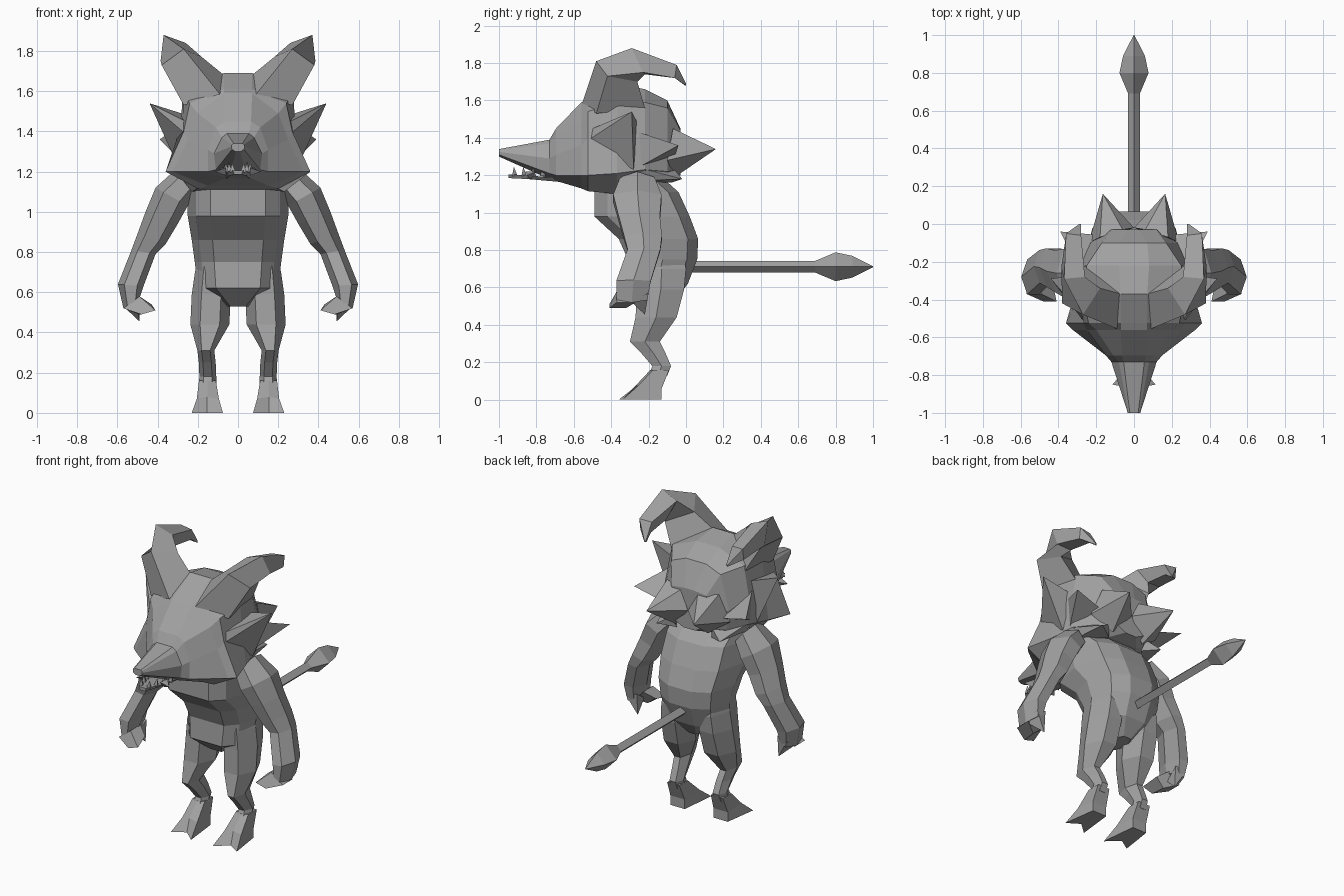
import bpy, bmesh, math
from mathutils import Vector

grey = bpy.data.materials.new("stone grey")
grey.diffuse_color = (0.36, 0.36, 0.36, 1)


def build(name, verts, faces, mirror=False):
    bm = bmesh.new()
    vs = [bm.verts.new(v) for v in verts]
    for f in faces:
        bm.faces.new([vs[i] for i in f])
    bmesh.ops.recalc_face_normals(bm, faces=bm.faces)
    me = bpy.data.meshes.new(name)
    bm.to_mesh(me)
    bm.free()
    me.materials.append(grey)
    ob = bpy.data.objects.new(name, me)
    bpy.context.collection.objects.link(ob)
    if mirror:
        m = ob.modifiers.new("mirror", 'MIRROR')
        m.use_mirror_merge = False
    return ob


def loft(name, rings, mirror=False):
    """Skin equal-length rings and close both ends."""
    n = len(rings[0])
    faces = [list(range(n)), [(len(rings) - 1) * n + i for i in range(n)]]
    for r in range(len(rings) - 1):
        for i in range(n):
            j = (i + 1) % n
            faces.append([r * n + i, r * n + j, (r + 1) * n + j, (r + 1) * n + i])
    return build(name, [p for ring in rings for p in ring], faces, mirror)


def spike(name, base, tip, mirror=True):
    n = len(base)
    faces = [list(range(n))] + [[i, (i + 1) % n, n] for i in range(n)]
    return build(name, base + [tip], faces, mirror)


def oval(c, u, v, n):
    c, u, v = Vector(c), Vector(u), Vector(v)
    return [c + u * math.cos(a) + v * math.sin(a)
            for a in (2 * math.pi * i / n for i in range(n))]


def limb_ring(ox, oz, ix, iz, f, b, fill=.866):
    """Hexagon from an outer to an inner point, flat at front and back."""
    return oval(((ox + ix) / 2, (f + b) / 2, (oz + iz) / 2),
                ((ox - ix) / 2, 0, (oz - iz) / 2), (0, (b - f) / 2 / fill, 0), 6)


# Torso: height, half width, front, back
torso = [(1.2, .26, -.42, -.14), (1.11, .25, -.49, -.04), (.98, .25, -.49, .02),
         (.86, .23, -.36, .065), (.75, .215, -.31, .06), (.62, .2, -.32, .01),
         (.53, .07, -.22, -.06)]


def torso_ring(z, w, f, b):
    h = [(.55 * w, f), (.84 * w, f + .07), (w, (f + b) / 2), (.8 * w, b - .055), (.35 * w, b)]
    return [(x, y, z) for x, y in h] + [(-x, y, z) for x, y in reversed(h)]


loft("torso", [torso_ring(*t) for t in torso])

# Legs: height, centre, half width, front, back
legs = [(.8, .13, .06, -.24, -.02), (.7, .13, .084, -.26, .0), (.59, .133, .097, -.26, -.01),
        (.44, .14, .097, -.27, -.05), (.31, .16, .042, -.3, -.14), (.25, .153, .042, -.24, -.11),
        (.18, .15, .042, -.18, -.08), (.13, .152, .044, -.2, -.1)]
loft("leg", [limb_ring(x + r, z, x - r, z, f, b) for z, x, r, f, b in legs], True)

# Feet with a notch between the toes
foot_top = [(.11, -.09, .16), (.11, -.175, .16), (.152, -.19, .16), (.194, -.175, .16), (.194, -.09, .16)]
foot_mid = [(.1, -.13, .06), (.095, -.27, .07), (.153, -.265, .08), (.205, -.26, .07), (.2, -.13, .06)]
foot_low = [(.1, -.13, 0), (.075, -.36, 0), (.153, -.29, 0), (.23, -.34, 0), (.2, -.13, 0)]
loft("foot", [foot_top, foot_mid, foot_low], True)

# Arms: outer x, z, inner x, z, front, back
arms = [(.3, 1.22, .2, 1.1, -.36, -.16), (.41, 1.12, .25, 1.03, -.4, -.12),
        (.46, 1.0, .3, .94, -.37, -.13), (.5, .89, .36, .84, -.34, -.12),
        (.53, .81, .41, .79, -.32, -.13), (.597, .64, .47, .63, -.38, -.18),
        (.57, .52, .49, .57, -.38, -.2)]
loft("arm", [limb_ring(*a, .94) for a in arms], True)

# Curled fingers and thumb
loft("fingers", [[(.57, -.37, .52), (.57, -.27, .52), (.49, -.27, .58), (.49, -.37, .58)],
                 [(.48, -.41, .49), (.49, -.32, .49), (.43, -.31, .54), (.41, -.41, .51)]], True)
spike("thumb", [(.57, -.3, .53), (.56, -.2, .57), (.49, -.21, .59), (.5, -.3, .53)], (.49, -.22, .455))

# Head: cross-sections from nose to nape, right half of each (x, z)
head = [
    (-1.0, [(.022, 1.34), (.03, 1.335), (.033, 1.325), (.03, 1.31), (.012, 1.3)]),
    (-.73, [(.055, 1.39), (.08, 1.37), (.12, 1.29), (.11, 1.21), (.04, 1.18)]),
    (-.695, [(.065, 1.45), (.11, 1.42), (.15, 1.31), (.15, 1.2), (.06, 1.17)]),
    (-.56, [(.07, 1.59), (.2, 1.49), (.25, 1.36), (.325, 1.2), (.15, 1.13)]),
    (-.525, [(.07, 1.61), (.24, 1.54), (.27, 1.4), (.36, 1.2), (.2, 1.115)]),
    (-.37, [(.07, 1.69), (.275, 1.59), (.285, 1.42), (.315, 1.21), (.23, 1.1)]),
    (-.22, [(.08, 1.66), (.25, 1.59), (.285, 1.4), (.28, 1.23), (.18, 1.17)]),
    (-.1, [(.07, 1.6), (.17, 1.56), (.23, 1.35), (.21, 1.22), (.1, 1.18)]),
    (-.03, [(.03, 1.45), (.12, 1.44), (.14, 1.32), (.1, 1.23), (.04, 1.2)])]
loft("head", [[(x, y, z) for x, z in h] + [(-x, y, z) for x, z in reversed(h)] for y, h in head])

# Curled ears: front, outer, back, inner edge of each section
loft("ear", [
    [(.09, -.555, 1.585), (.27, -.48, 1.53), (.255, -.22, 1.56), (.07, -.37, 1.68)],
    [(.27, -.48, 1.81), (.38, -.42, 1.73), (.33, -.26, 1.7), (.18, -.34, 1.77)],
    [(.37, -.29, 1.88), (.385, -.23, 1.75), (.29, -.22, 1.74), (.26, -.28, 1.84)],
    [(.36, -.05, 1.79), (.36, -.06, 1.72), (.285, -.06, 1.72), (.28, -.06, 1.785)],
    [(.29, 0, 1.69), (.29, .0, 1.68), (.28, -.005, 1.68), (.28, 0, 1.69)]], True)

# Fur spikes
spike("cheek_spike", [(.24, -.55, 1.37), (.26, -.5, 1.45), (.25, -.26, 1.48), (.3, -.28, 1.23)],
      (.44, -.29, 1.54))
spike("rear_cheek_spike", [(.27, -.28, 1.44), (.28, -.24, 1.25), (.17, -.06, 1.3)], (.39, -.04, 1.36))
spike("nape_spike", [(.18, -.07, 1.45), (.24, -.1, 1.28), (.11, -.06, 1.19), (.0, -.02, 1.32),
                     (.06, -.03, 1.43)], (.165, .16, 1.34))
spike("lower_spike", [(.28, -.25, 1.24), (.25, -.25, 1.17), (.12, -.08, 1.16), (.14, -.06, 1.23)],
      (.22, -.02, 1.18))

# Lower jaw and teeth
loft("lower_jaw", [[(-w, y, z), (w, y, z), (w * .7, y, z - .02), (-w * .7, y, z - .02)]
                   for y, w, z in ((-.95, .025, 1.205), (-.85, .06, 1.2), (-.68, .08, 1.185))])
for i in range(4):
    y, x = -.93 + .05 * i, .025 + .016 * i
    spike(f"tooth_{i}", [(x - .015, y, 1.195), (x + .015, y, 1.195), (x, y + .03, 1.195)],
          (x + .005, y + .01, 1.245))
spike("side_tooth", [(.06, -.86, 1.22), (.07, -.8, 1.22), (.06, -.83, 1.18)], (.115, -.85, 1.2))

# Tail with a spade tip
tail = [(.02, .031), (.69, .031), (.8, .077), (.89, .058), (1.0, .002)]
loft("tail", [oval((0, y, .711), (r, 0, 0), (0, 0, r), 4) for y, r in tail])
